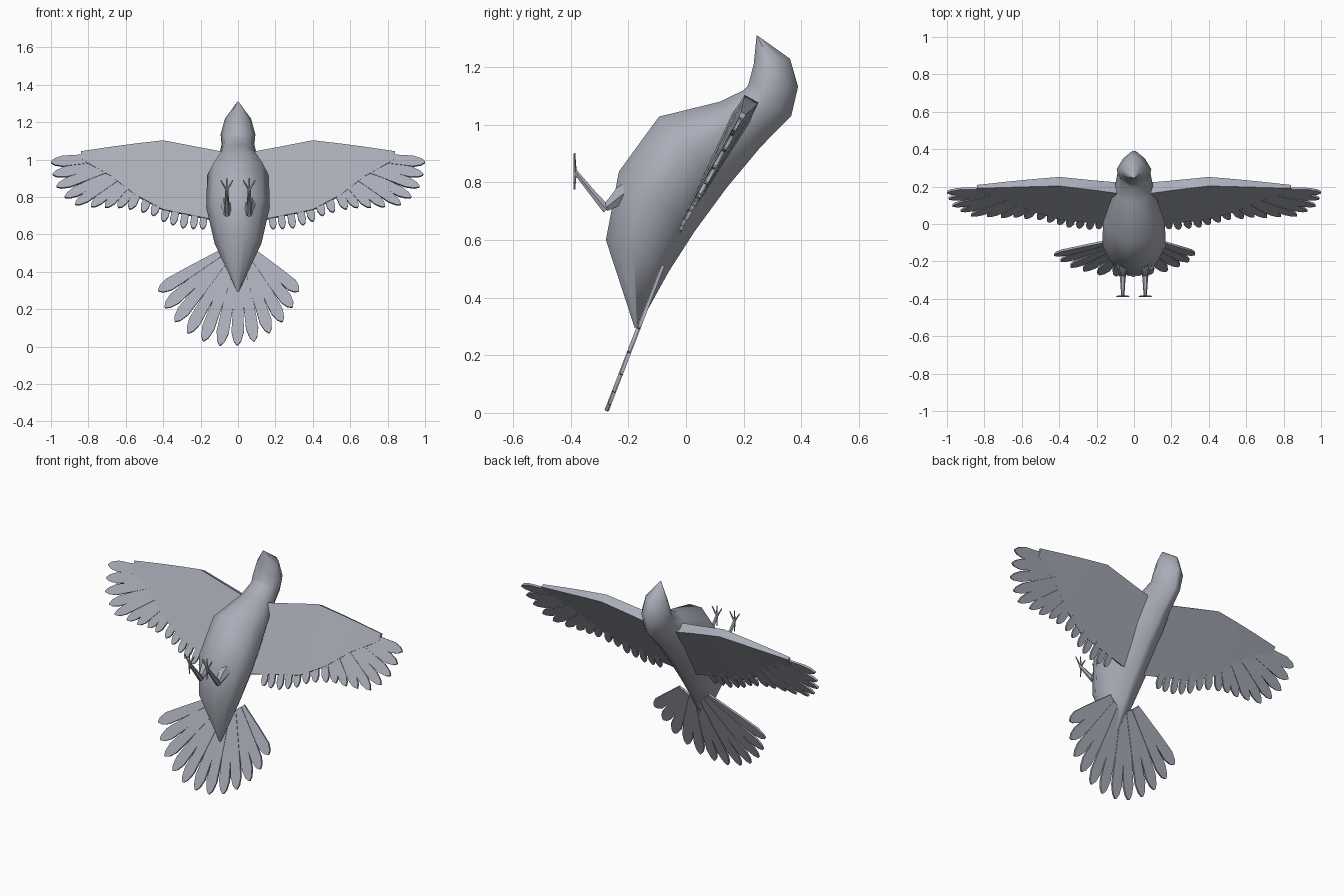
import bpy, bmesh, math
from mathutils import Vector

cube = bpy.data.objects.get("Cube")
if cube:
    bpy.data.objects.remove(cube, do_unlink=True)

plumage = bpy.data.materials.new("slate_grey")
plumage.use_nodes = True
GREY = (0.40, 0.42, 0.48, 1)
plumage.diffuse_color = GREY
plumage.node_tree.nodes["Principled BSDF"].inputs["Base Color"].default_value = GREY


def finish(name, bm, angle=45):
    """Turn a bmesh into a smooth-shaded object with sharp edges kept."""
    bmesh.ops.remove_doubles(bm, verts=bm.verts, dist=0.0005)
    bmesh.ops.recalc_face_normals(bm, faces=bm.faces)
    mesh = bpy.data.meshes.new(name)
    bm.to_mesh(mesh)
    bm.free()
    mesh.materials.append(plumage)
    mesh.shade_smooth()
    mesh.set_sharp_from_angle(angle=math.radians(angle))
    obj = bpy.data.objects.new(name, mesh)
    bpy.context.collection.objects.link(obj)
    return obj


def loft(bm, rings):
    """Skin a row of closed rings and cap both ends."""
    rows = [[bm.verts.new(p) for p in ring] for ring in rings]
    count = len(rows[0])
    for a, b in zip(rows, rows[1:]):
        for i in range(count):
            j = (i + 1) % count
            bm.faces.new((a[i], a[j], b[j], b[i]))
    bm.faces.new(rows[0])
    bm.faces.new(rows[-1])


def sheet(slope, offset):
    """Return a point function for a leaning plane, as seen from the front."""
    normal = Vector((0, 1, -slope)).normalized()

    def place(x, z, depth=0):
        return Vector((x, offset + slope * z, z)) + normal * depth
    return place


def feather(bm, place, base, tip, width, root, thick, depth=0):
    """A flat quill that widens outward, then narrows to a blunt point."""
    base, tip = Vector(base), Vector(tip)
    along = tip - base
    side = Vector((-along.y, along.x)).normalized() * width / 2
    taper = ((0, root), (0.5, 0.85), (0.84, 1), (0.95, 0.62), (1, 0.12))
    rings = []
    for t, w in taper:
        mid = base + along * t
        a, b = mid + side * w, mid - side * w
        half = thick / 2
        rings.append([place(a.x, a.y, depth - half), place(b.x, b.y, depth - half),
                      place(b.x, b.y, depth + half), place(a.x, a.y, depth + half)])
    loft(bm, rings)


def rod(bm, points, radii, sides=6):
    """A tapering round limb along a path."""
    points = [Vector(p) for p in points]
    rings = []
    for i, p in enumerate(points):
        way = points[min(i + 1, len(points) - 1)] - points[max(i - 1, 0)]
        turn = way.to_track_quat("Z", "Y")
        rings.append([p + turn @ Vector((math.cos(a), math.sin(a), 0)) * radii[i]
                      for a in (math.tau * k / sides for k in range(sides))])
    loft(bm, rings)


# Body and head: (front y, z), (back y, z), half width
sections = [
    ((0.245, 1.31), (0.25, 1.308), 0.003),
    ((0.235, 1.21), (0.361, 1.229), 0.07),
    ((0.215, 1.135), (0.389, 1.132), 0.093),
    ((0.20, 1.12), (0.365, 1.03), 0.088),
    ((0.118, 1.08), (0.26, 0.924), 0.105),
    ((-0.094, 1.028), (0.14, 0.78), 0.165),
    ((-0.233, 0.837), (0.03, 0.63), 0.17),
    ((-0.278, 0.60), (-0.06, 0.49), 0.125),
    ((-0.178, 0.295), (-0.165, 0.30), 0.006),
]
girth = ((0, 0.25), (0.17, 0.78), (0.45, 1), (0.78, 0.62), (1, 0.12))
bm = bmesh.new()
rings = []
for front, back, width in sections:
    front, back = Vector(front), Vector(back)
    half = [(w * width, front.lerp(back, t)) for t, w in girth]
    rings.append([(x, p.x, p.y) for x, p in half] +
                 [(-x, p.x, p.y) for x, p in reversed(half)])
loft(bm, rings)
finish("body", bm, 60)

# Wings: a wedge-shaped arm sheet: x, top z, bottom z, leading thickness
arm = [
    (0.05, 1.02, 0.66, 0.07), (0.2, 1.05, 0.69, 0.06), (0.4, 1.09, 0.73, 0.055),
    (0.55, 1.075, 0.81, 0.045), (0.68, 1.06, 0.91, 0.035), (0.84, 1.04, 1.0, 0.02),
]
# Flight feather tips from the wing tip inward
tips = [
    (1.0, 0.985), (0.99, 0.92), (0.97, 0.855), (0.925, 0.80), (0.87, 0.76),
    (0.785, 0.75), (0.71, 0.745), (0.64, 0.745), (0.58, 0.735), (0.51, 0.72),
    (0.455, 0.70), (0.40, 0.67), (0.35, 0.65), (0.295, 0.635), (0.24, 0.63), (0.19, 0.63),
]
wing_plane = sheet(0.55, -0.372)
for name, s in (("left", 1), ("right", -1)):
    bm = bmesh.new()
    loft(bm, [[wing_plane(s * x, top, -t / 2), wing_plane(s * x, low, -0.007),
               wing_plane(s * x, low, 0.007), wing_plane(s * x, top, t / 2)]
              for x, top, low, t in arm])
    finish(name + "_wing", bm)
    bm = bmesh.new()
    for i, (x, z) in enumerate(tips):
        # Outer quills spread from the wrist, inner ones hang from the arm
        outer = max(0, 1 - i / 8)
        inner = max(0, (i - 8) / 7)
        bx = 0.48 + 0.12 * outer - 0.31 * inner
        bz = 0.93 + 0.09 * outer - 0.13 * inner
        feather(bm, wing_plane, (s * bx, bz), (s * x, z),
                0.056 - 0.018 * i / 15, 0.7, 0.012, 0.003 * (i % 2))
    finish(name + "_flight_feathers", bm)

# Tail fan, spread slightly towards the right
tail_plane = sheet(0.385, -0.28)
bm = bmesh.new()
COUNT = 12
for i in range(COUNT):
    f = i / (COUNT - 1) * 2 - 1
    a = math.radians(75 * f)
    tip = (-0.05 + 0.388 * math.sin(a), 0.40 - 0.395 * math.cos(a))
    feather(bm, tail_plane, (0.09 * f, 0.50 - 0.06 * (1 - abs(f))), tip,
            0.066, 0.5, 0.012, 0.003 * (i % 2))
finish("tail_feathers", bm)

# Legs with folded knees and spread toes
for name, s in (("left", 1), ("right", -1)):
    x = s * 0.06
    bm = bmesh.new()
    rod(bm, [(x, -0.16, 0.79), (x, -0.225, 0.755), (x, -0.28, 0.71)], [0.045, 0.034, 0.014])
    rod(bm, [(x, -0.275, 0.705), (x, -0.33, 0.77), (x, -0.385, 0.838)], [0.017, 0.012, 0.009])
    finish(name + "_leg", bm)
    bm = bmesh.new()
    ankle = (x, -0.385, 0.835)
    for dx, dz in ((-0.033, 0.055), (0, 0.066), (0.033, 0.055), (0, -0.06)):
        rod(bm, [ankle, (x + dx, -0.387, 0.835 + dz)], [0.006, 0.003], 5)
    finish(name + "_toes", bm)
